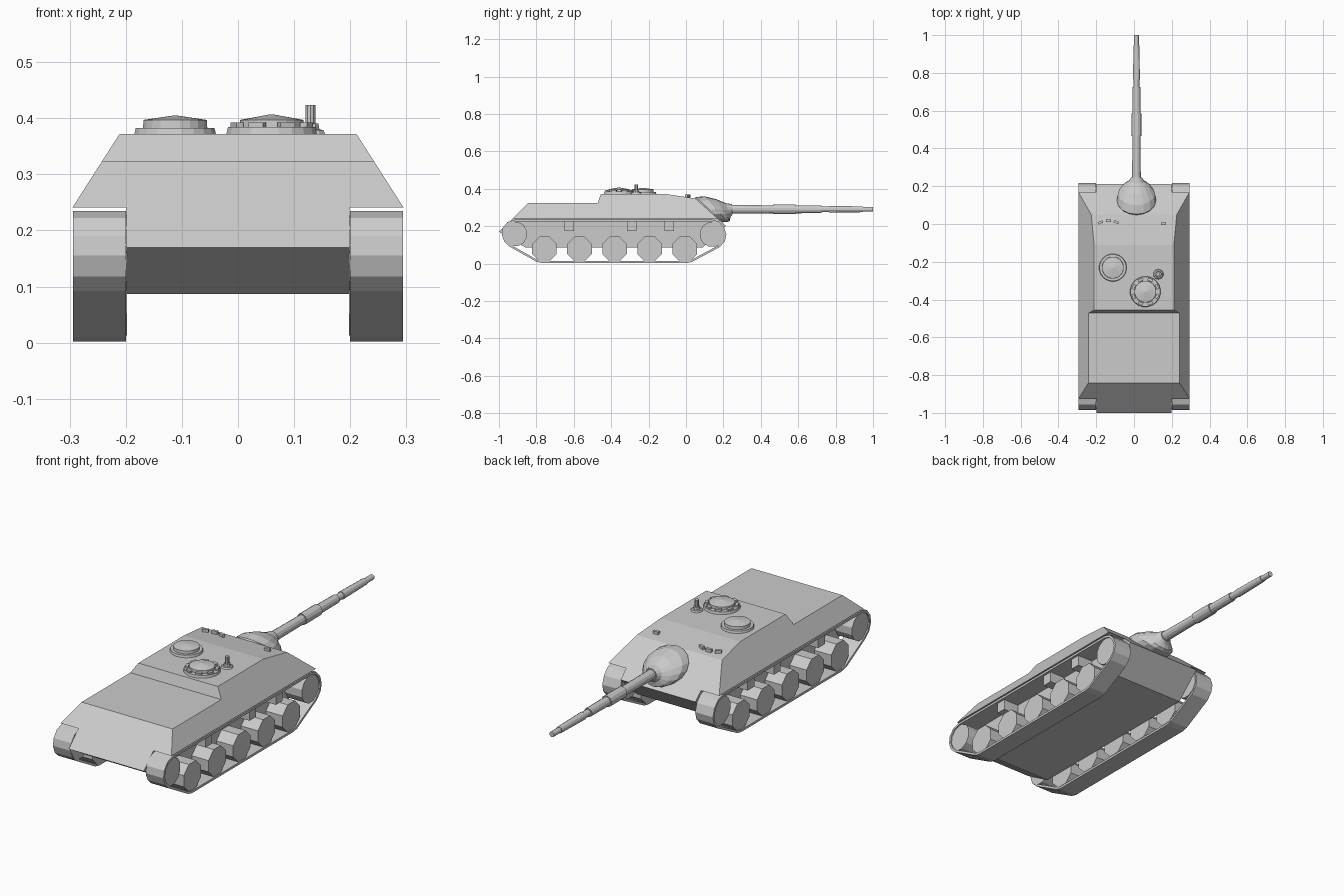
import bpy, bmesh, math
from mathutils import Matrix, Vector

if "Cube" in bpy.data.objects:
    bpy.data.objects.remove(bpy.data.objects["Cube"])


def finish(name, bm):
    bmesh.ops.recalc_face_normals(bm, faces=bm.faces)
    me = bpy.data.meshes.new(name)
    bm.to_mesh(me)
    bm.free()
    ob = bpy.data.objects.new(name, me)
    bpy.context.collection.objects.link(ob)
    return ob


def loft(name, rings, caps=True):
    """Skin a list of equally long closed rings of points."""
    bm = bmesh.new()
    vr = [[bm.verts.new(p) for p in r] for r in rings]
    n = len(rings[0])
    for a, b in zip(vr, vr[1:]):
        for i in range(n):
            j = (i + 1) % n
            bm.faces.new((a[i], a[j], b[j], b[i]))
    if caps:
        bm.faces.new(vr[0])
        bm.faces.new(vr[-1])
    return finish(name, bm)


def turned(name, prof, center, axis='Z', n=16, phase=0.5):
    """Turned part: prof is (radius, distance along axis) pairs."""
    rings = []
    for r, h in prof:
        ring = []
        for i in range(n):
            t = 2 * math.pi * (i + phase) / n
            a, b = r * math.cos(t), r * math.sin(t)
            p = {'X': (h, a, b), 'Y': (a, h, b), 'Z': (a, b, h)}[axis]
            ring.append(Vector(center) + Vector(p))
        rings.append(ring)
    return loft(name, rings)


def box(name, c, size, rot=0.0):
    bm = bmesh.new()
    m = Matrix.Translation(c) @ Matrix.Rotation(rot, 4, 'Z') @ Matrix.Diagonal((*size, 1))
    bmesh.ops.create_cube(bm, size=1, matrix=m)
    return finish(name, bm)


# Upper hull: one side profile, width narrowing with height
upper = [(-.927, .241), (-.842, .324), (-.472, .324), (-.455, .372),
         (-.11, .372), (.05, .348), (.17, .241)]
half = lambda z: .295 - (z - .241) * .64
loft("upper_hull", [[(s * half(z), y, z) for y, z in upper] for s in (-1, 1)])

# Lower hull between the tracks
lower = [(-1, .17), (-.927, .241), (.17, .241), (.213, .202), (.09, .087), (-.86, .087)]
loft("lower_hull", [[(s * .199, y, z) for y, z in lower] for s in (-1, 1)])

# Running gear on both sides
belt = [(-.77, .002), (0, .002), (.03, .008), (.18, .088), (.208, .12), (.216, .155),
        (.203, .195), (.175, .224), (.14, .235), (-.915, .235), (-.955, .222),
        (-.98, .19), (-.985, .155), (-.972, .118), (-.945, .092), (-.80, .01)]
for s, side in ((-1, "left"), (1, "right")):
    x0, x1 = sorted((s * .2, s * .294))
    bm = bmesh.new()
    pairs = [(bm.verts.new((x0, y, z)), bm.verts.new((x1, y, z))) for y, z in belt]
    for (a, d), (b, c) in zip(pairs, pairs[1:] + pairs[:1]):
        bm.faces.new((a, b, c, d))
    track = finish(side + "_track", bm)
    mod = track.modifiers.new("thickness", 'SOLIDIFY')
    mod.thickness = .011
    mod.use_even_offset = True
    wx = [(1, s * .198), (1, s * .288)]
    for i in range(5):
        turned(f"{side}_road_wheel_{i + 1}", [(.071 * r, h) for r, h in wx],
               (0, -.757 + .1875 * i, .078), 'X', 8)
    turned(side + "_idler", [(.067 * r, h) for r, h in wx], (0, -.915, .158), 'X', 12)
    turned(side + "_sprocket", [(.068 * r, h) for r, h in wx], (0, .14, .156), 'X', 12)
    for i, y in enumerate((-.625, -.29, -.09)):
        box(f"{side}_return_roller_{i + 1}", (s * .24, y, .2), (.085, .05, .054))

# Gun mantlet: rings run from the glacis plate to the barrel collar
GX = .013
mantlet = [((.04, .338), (.18, .215), .095), ((.052, .356), (.197, .222), .104),
           ((.10, .359), (.222, .222), .098), ((.16, .345), (.234, .228), .075),
           ((.215, .322), (.238, .25), .042), ((.245, .318), (.248, .262), .029)]
rings = []
for top, bot, w in mantlet:
    ring = []
    for i in range(16):
        t = 2 * math.pi * i / 16
        k = (1 + math.cos(t)) / 2
        ring.append((GX + w * math.sin(t), bot[0] + (top[0] - bot[0]) * k,
                     bot[1] + (top[1] - bot[1]) * k))
    rings.append(ring)
loft("gun_mantlet", rings)

# Gun barrel with sleeve and stepped muzzle
turned("gun_barrel", [(.024, .22), (.022, .465), (.027, .465), (.027, .585), (.022, .585),
                      (.021, .725), (.016, .725), (.016, .765), (.019, .765), (.016, .945),
                      (.013, .945), (.013, 1.0)], (GX, 0, .29), 'Y', 12)

# Roof hatches
turned("left_hatch", [(.075, .365), (.071, .383), (.058, .383), (.057, .397), (.002, .405)],
       (-.112, -.231, 0), n=20)
cx, cy = .06, -.358
turned("commander_cupola", [(.083, .365), (.079, .384), (.058, .384), (.057, .397), (.002, .407)],
       (cx, cy, 0), n=20)
for i in range(8):
    t = math.pi * (i + .5) / 4
    box(f"cupola_periscope_{i + 1}", (cx + .067 * math.cos(t), cy + .067 * math.sin(t), .386),
        (.014, .028, .012), t)

# Sight post beside the cupola
turned("sight_post", [(.031, .365), (.024, .379), (.017, .38), (.015, .391), (.0095, .391),
                      (.0095, .424)], (.129, -.266, 0), n=10)

# Vision blocks on the front roof
for i, (x, y, r) in enumerate(((-.178, .008, .4), (-.135, .018, 0), (-.093, .01, -.4), (.156, .002, 0))):
    box(f"vision_block_{i + 1}", (x, y, .357), (.028, .013, .022), r)
